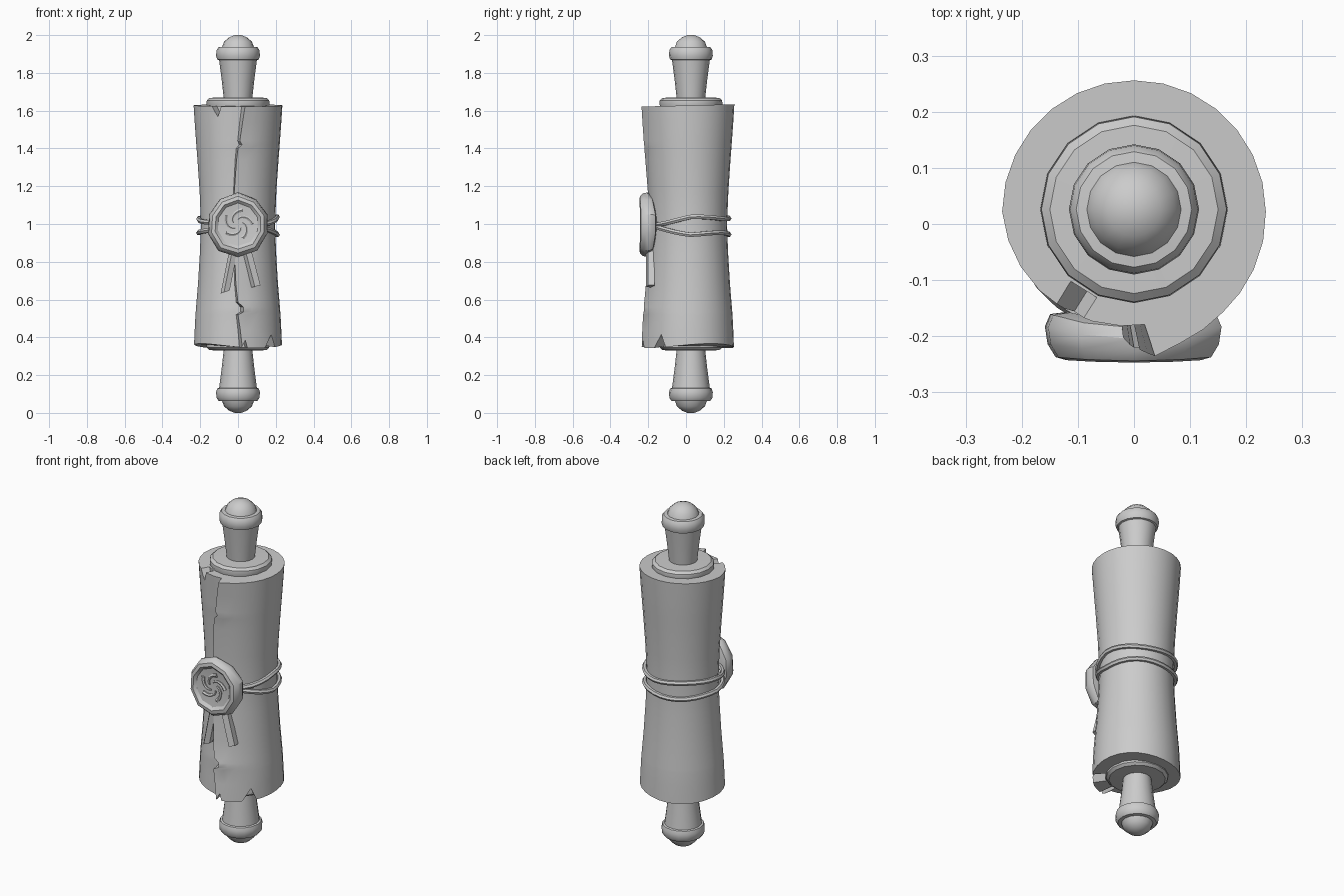
import bpy, bmesh, math, random
from mathutils import Vector, Matrix

if "Cube" in bpy.data.objects:
    bpy.data.objects.remove(bpy.data.objects["Cube"])

random.seed(4)
CY = 0.022  # scroll axis in y


def finish(name, bm, angle=32):
    bmesh.ops.recalc_face_normals(bm, faces=bm.faces[:])
    me = bpy.data.meshes.new(name)
    bm.to_mesh(me)
    bm.free()
    ob = bpy.data.objects.new(name, me)
    bpy.context.collection.objects.link(ob)
    if angle:
        smooth(ob, angle)
    return ob


def smooth(ob, angle=32):
    bpy.ops.object.select_all(action='DESELECT')
    ob.select_set(True)
    bpy.context.view_layer.objects.active = ob
    bpy.ops.object.shade_smooth_by_angle(angle=math.radians(angle))


def skin(rings):
    """Join closed rings of points with quads and cap both ends."""
    bm = bmesh.new()
    vs = [[bm.verts.new(p) for p in r] for r in rings]
    n = len(vs[0])
    for a, b in zip(vs, vs[1:]):
        for i in range(n):
            j = (i + 1) % n
            bm.faces.new((a[i], a[j], b[j], b[i]))
    bm.faces.new(vs[0])
    bm.faces.new(vs[-1])
    return bm


def lerp(table, t):
    for (a, u), (b, v) in zip(table, table[1:]):
        if t <= b:
            return u + (v - u) * max(0, t - a) / (b - a)
    return table[-1][1]


def tube(name, pts, radius, closed=False, res=1):
    cu = bpy.data.curves.new(name, 'CURVE')
    cu.dimensions = '3D'
    cu.bevel_depth, cu.bevel_resolution, cu.use_fill_caps = radius, res, True
    sp = cu.splines.new('POLY')
    sp.points.add(len(pts) - 1)
    sp.use_cyclic_u = closed
    for k, (q, p) in enumerate(zip(sp.points, pts)):
        q.co = (*p, 1)
        if not closed:  # taper towards the tip
            q.radius = 1 - 0.6 * k / (len(pts) - 1)
    ob = bpy.data.objects.new(name, cu)
    bpy.context.collection.objects.link(ob)
    bpy.ops.object.select_all(action='DESELECT')
    ob.select_set(True)
    bpy.context.view_layer.objects.active = ob
    bpy.ops.object.convert(target='MESH')
    smooth(bpy.context.object, 50)


# Turned handles: collar, tapered grip, ring and domed knob, mirrored about z = 1
handle = [(0.155, 1.60), (0.167, 1.635), (0.165, 1.655), (0.150, 1.668), (0.076, 1.67),
          (0.086, 1.76), (0.100, 1.868), (0.110, 1.871), (0.116, 1.89), (0.114, 1.92),
          (0.103, 1.936), (0.084, 1.938), (0.074, 1.965), (0.048, 1.988), (0.018, 2.0)]
for name, flip in (("top_handle", False), ("bottom_handle", True)):
    rings = []
    for r, z in handle:
        z = 2 - z if flip else z
        rings.append([(r * math.cos(i * math.tau / 16), CY + 0.004 + r * math.sin(i * math.tau / 16), z)
                      for i in range(16)])
    finish(name, skin(rings))

# Rolled paper: spiral section with a ragged seam, pinched at the waist
seam = [(0.355, 0.022), (0.44, 0.012), (0.52, 0.0), (0.535, 0.03), (0.56, 0.03), (0.585, 0.0),
        (0.68, -0.012), (0.85, -0.02), (1.0, -0.025), (1.17, -0.022), (1.34, -0.008),
        (1.40, 0.0), (1.42, 0.022), (1.44, 0.01), (1.54, 0.024), (1.628, 0.036)]
waist = [(0.355, 0.99), (0.5, 0.965), (0.7, 0.895), (0.9, 0.845), (1.0, 0.835),
         (1.1, 0.845), (1.3, 0.90), (1.5, 0.965), (1.628, 1.0)]
spiral = [(0, 0.260), (0.04, 0.247), (0.11, 0.239), (0.25, 0.235), (0.5, 0.234),
          (0.75, 0.235), (0.88, 0.216), (0.95, 0.206), (1, 0.202)]
N = 28
rings = []
for z, sx in seam:
    s, ring = lerp(waist, z), []
    a0 = -math.pi / 2 + sx / 0.25
    for i in range(N + 1):
        t = i / N
        # only the flap follows the ragged seam
        w = max(0, 1 - min(t, 1 - t) * 6)
        a = -math.pi / 2 + (a0 + math.pi / 2) * w + t * math.tau - (0.05 if i == N else 0)
        r = lerp(spiral, t) * s
        dz = 0.012 * math.sin(2 * a + 0.6) if z < 0.4 else (0.006 * math.sin(a) if z > 1.6 else 0)
        ring.append((r * math.cos(a), CY + r * math.sin(a), z + dz))
    rings.append(ring)
paper = finish("rolled_paper", skin(rings), 0)

# Torn notches in the paper edges: angle, z of edge, half width, depth (signed)
for ang, ze, hw, dep in ((-122, 1.628, 0.034, -0.06), (-42, 0.355, 0.04, 0.06), (-82, 0.345, 0.02, 0.04)):
    m = Matrix.Translation((0, CY, ze)) @ Matrix.Rotation(math.radians(ang), 4, 'Z')
    o = -0.02 if dep > 0 else 0.02
    tri = [(-hw * 1.3, o), (hw, o), (0.004, dep)]
    cutter = finish("notch_cutter", skin([[m @ Vector((x, y, z)) for y, z in tri] for x in (0.165, 0.4)]), 0)
    cutter.hide_render = True
    mod = paper.modifiers.new("notch", 'BOOLEAN')
    mod.operation, mod.object, mod.solver = 'DIFFERENCE', cutter, 'EXACT'
    bpy.context.view_layer.objects.active = paper
    bpy.ops.object.modifier_apply(modifier=mod.name)
    bpy.data.objects.remove(cutter)
smooth(paper, 30)

# Two cords that close up towards the seal
for name, z0, sgn in (("upper_cord", 1.032, 1), ("lower_cord", 0.948, -1)):
    pts = []
    for i in range(28):
        a = i * math.tau / 28
        front = max(0, -math.sin(a)) ** 1.0
        pts.append((0.208 * math.cos(a), CY + 0.205 * math.sin(a),
                    z0 - sgn * 0.035 * front + 0.006 * math.sin(a * 3 + sgn)))
    tube(name, pts, 0.0135, closed=True)

# Wax seal: wobbly ten-sided disc with raised rim and sunken face, bent around the scroll
prof = [(0.125, -0.172, 1.1), (0.158, -0.185, 1.1), (0.168, -0.205, 0.9), (0.163, -0.228, 0.6),
        (0.148, -0.244, 0.35), (0.128, -0.247, 0.3), (0.112, -0.232, 0.2), (0.06, -0.226, 0.1), (0.01, -0.225, 0)]
wob = [random.uniform(0.95, 1.06) for _ in range(10)]
rings = []
for r, y, bend in prof:
    ring = []
    for i, k in enumerate(wob):
        a = (i + 0.5) * math.tau / 10
        k = 1 + (k - 1) * min(1, r / 0.12)
        x, z = r * k * math.cos(a), r * k * math.sin(a)
        ring.append((x, y + bend * x * x, 1.0 + z))
    rings.append(ring)
finish("wax_seal", skin(rings), 35)

# Raised swirl pressed into the seal
for k in range(5):
    pts = []
    for j in range(7):
        a = k * math.tau / 5 + j * 0.27
        r = 0.078 - 0.009 * j
        pts.append((r * math.cos(a), -0.228, 1.0 + r * math.sin(a)))
    tube("seal_swirl", pts, 0.012)

# Folded ribbon tails hanging from under the seal
for name, (x0, z0), (x1, z1) in (("left_ribbon", (-0.02, 0.88), (-0.068, 0.64)),
                                 ("right_ribbon", (0.04, 0.88), (0.095, 0.67))):
    sec = [(-0.024, -0.187), (-0.006, -0.212), (0.024, -0.2), (0.024, -0.168), (-0.016, -0.168)]
    rings = [[(x + dx, y, z + 0.25 * dx * (1 if x1 > 0 else 1.3)) for dx, y in sec]
             for x, z in ((x0, z0), (x1, z1))]
    finish(name, skin(rings), 25)
